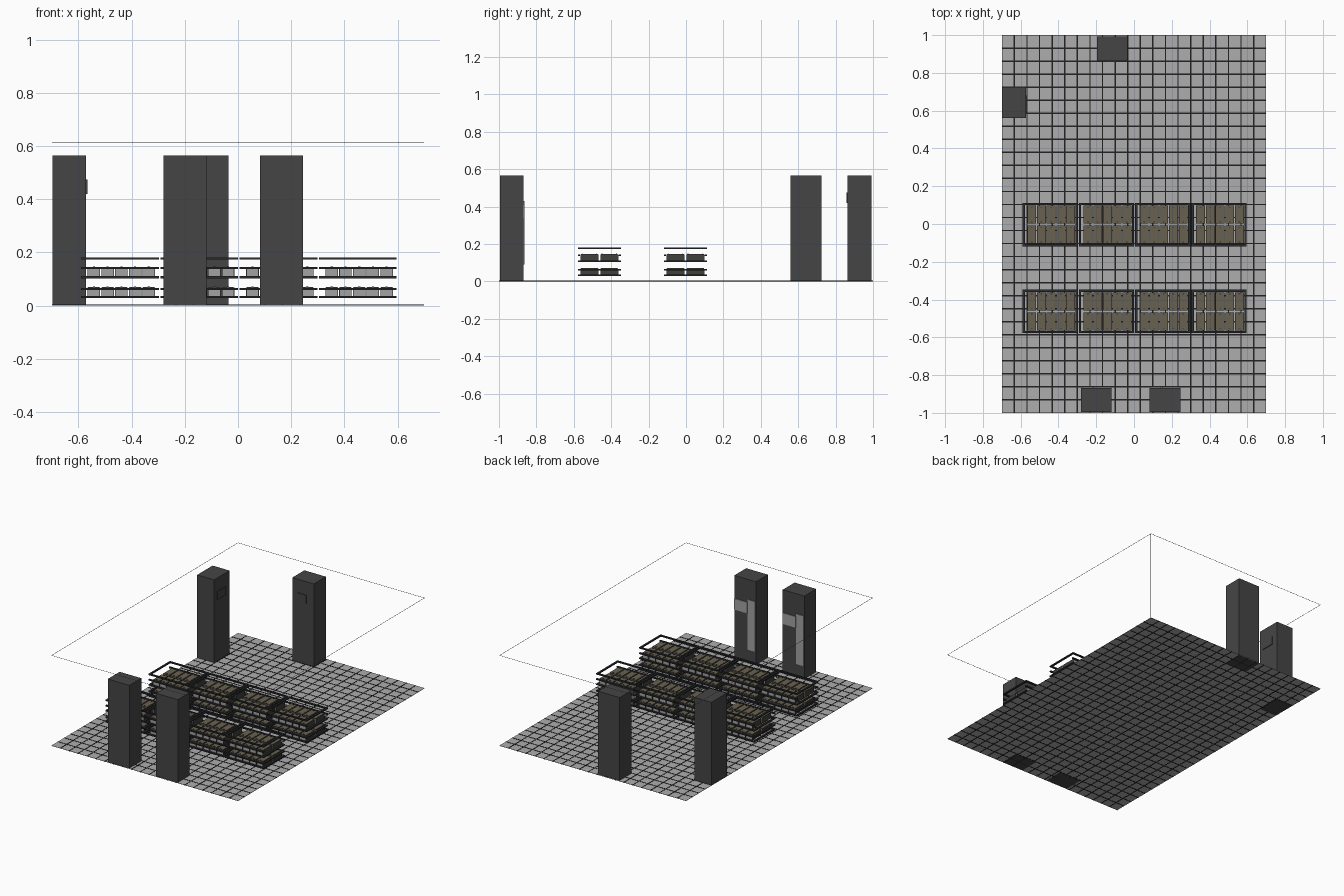
import bpy, bmesh
from mathutils import Vector, Matrix

if "Cube" in bpy.data.objects:
    bpy.data.objects.remove(bpy.data.objects["Cube"])


def mat(name, r, g, b):
    m = bpy.data.materials.new(name)
    m.diffuse_color = (r, g, b, 1)
    m.use_nodes = True
    m.node_tree.nodes["Principled BSDF"].inputs["Base Color"].default_value = m.diffuse_color
    return m


TILE = mat("tile_grey", 0.42, 0.42, 0.42)
GROUT = mat("grout_black", 0.015, 0.015, 0.016)
CABINET = mat("cabinet_charcoal", 0.06, 0.06, 0.06)
PANEL = mat("panel_grey", 0.36, 0.36, 0.37)
RAIL = mat("rail_black", 0.025, 0.026, 0.029)
CASE = mat("case_dark", 0.05, 0.05, 0.045)
LID = mat("lid_olive", 0.14, 0.12, 0.08)
EDGE = mat("edge_grey", 0.16, 0.16, 0.16)


def boxes(name, material, items):
    """One object made of many boxes, each (x0, x1, y0, y1, z0, z1)."""
    bm = bmesh.new()
    for x0, x1, y0, y1, z0, z1 in items:
        c = Vector(((x0 + x1) / 2, (y0 + y1) / 2, (z0 + z1) / 2))
        s = Matrix.Diagonal((x1 - x0, y1 - y0, z1 - z0, 1))
        bmesh.ops.create_cube(bm, size=1, matrix=Matrix.Translation(c) @ s)
    me = bpy.data.meshes.new(name)
    bm.to_mesh(me)
    bm.free()
    me.materials.append(material)
    ob = bpy.data.objects.new(name, me)
    bpy.context.collection.objects.link(ob)
    return ob


# tiled floor: slab plus grid lines showing above and below
X, Y, H = 0.7, 1.0, 0.615
boxes("floor_tiles", TILE, [(-X, X, -Y, Y, 0.001, 0.003)])
g = 0.0035
lines = []
for i in range(1, 21):
    x = -X + i * 2 * X / 21
    lines.append((x - g, x + g, -Y, Y, 0, 0.004))
for i in range(1, 29):
    y = -Y + i * 2 * Y / 29
    lines.append((-X, X, y - g, y + g, 0, 0.0042))
boxes("floor_grid", GROUT, lines)

# hairline outline of the room
t = 0.0015
outline = []
for s in (-1, 1):
    xa, ya = sorted((s * X, s * (X - t))), sorted((s * Y, s * (Y - t)))
    outline.append((*xa, -Y, Y, H - t, H))
    outline.append((-X, X, *ya, H - t, H))
    for r in (-1, 1):
        yb = sorted((r * Y, r * (Y - t)))
        outline.append((*xa, *yb, 0, H))
boxes("room_outline", EDGE, outline)

# tall cabinets along the walls
boxes("front_cabinets", CABINET, [(x, x + 0.162, -0.995, -0.868, 0, 0.565)
                                  for x in (-0.28, 0.083)])
boxes("back_cabinet", CABINET, [(-0.197, -0.035, 0.863, 0.992, 0, 0.565)])
boxes("left_cabinet", CABINET, [(-0.698, -0.571, 0.56, 0.725, 0, 0.565)])

# grey door strip and display on the inner face of the front cabinets
plates = []
for x in (-0.28, 0.083):
    plates.append((x + 0.004, x + 0.06, -0.868, -0.864, 0.09, 0.43))
    plates.append((x + 0.064, x + 0.16, -0.868, -0.864, 0.335, 0.41))
boxes("cabinet_panels", PANEL, plates)

# dark screens on the other two cabinets
boxes("cabinet_screens", CABINET, [(-0.155, -0.09, 0.858, 0.863, 0.42, 0.475),
                                   (-0.571, -0.566, 0.59, 0.68, 0.42, 0.475)])

# racks: four bays each, two shelves of cases
rails, cases, lids, fronts, clips = [], [], [], [], []
w, h = 0.012, 0.008
for yc in (-0.003, -0.463):
    for b in range(4):
        xc = -0.4435 + b * 0.298
        x0, x1, y0, y1 = xc - 0.146, xc + 0.146, yc - 0.115, yc + 0.115
        for z in (0.032, 0.062, 0.107, 0.141, 0.178):
            za, zb = z - h / 2, z + h / 2
            rails.append((x0, x1, y0, y0 + w, za, zb))
            rails.append((x0, x1, y1 - w, y1, za, zb))
            if z != 0.141:
                rails.append((x0, x0 + w, y0, y1, za, zb))
                rails.append((x1 - w, x1, y0, y1, za, zb))
        for zb in (0.031, 0.106):
            for r in (-1, 1):
                yr = yc + r * 0.053
                for i in range(-2, 3):
                    cx = xc + 0.005 + i * 0.0515
                    a, d, top = 0.0235, 0.047, zb + 0.038
                    cases.append((cx - a, cx + a, yr - d, yr + d, zb, top))
                    lids.append((cx - a + .002, cx + a - .002, yr - d + .002,
                                 yr + d - .002, top, top + 0.0015))
                    for s in (-1, 1):
                        ye = sorted((yr + s * d, yr + s * (d + 0.001)))
                        fronts.append((cx - a + .002, cx + a - .002, *ye,
                                       zb + .004, top - .003))
                        yk = yr + s * (d - 0.008)
                        clips.append((cx - .004, cx + .004, yk - .002,
                                      yk + .002, top, top + 0.004))
boxes("rack_rails", RAIL, rails)
boxes("case_bodies", CASE, cases)
boxes("case_lids", LID, lids)
boxes("case_fronts", PANEL, fronts)
boxes("case_clips", RAIL, clips)
